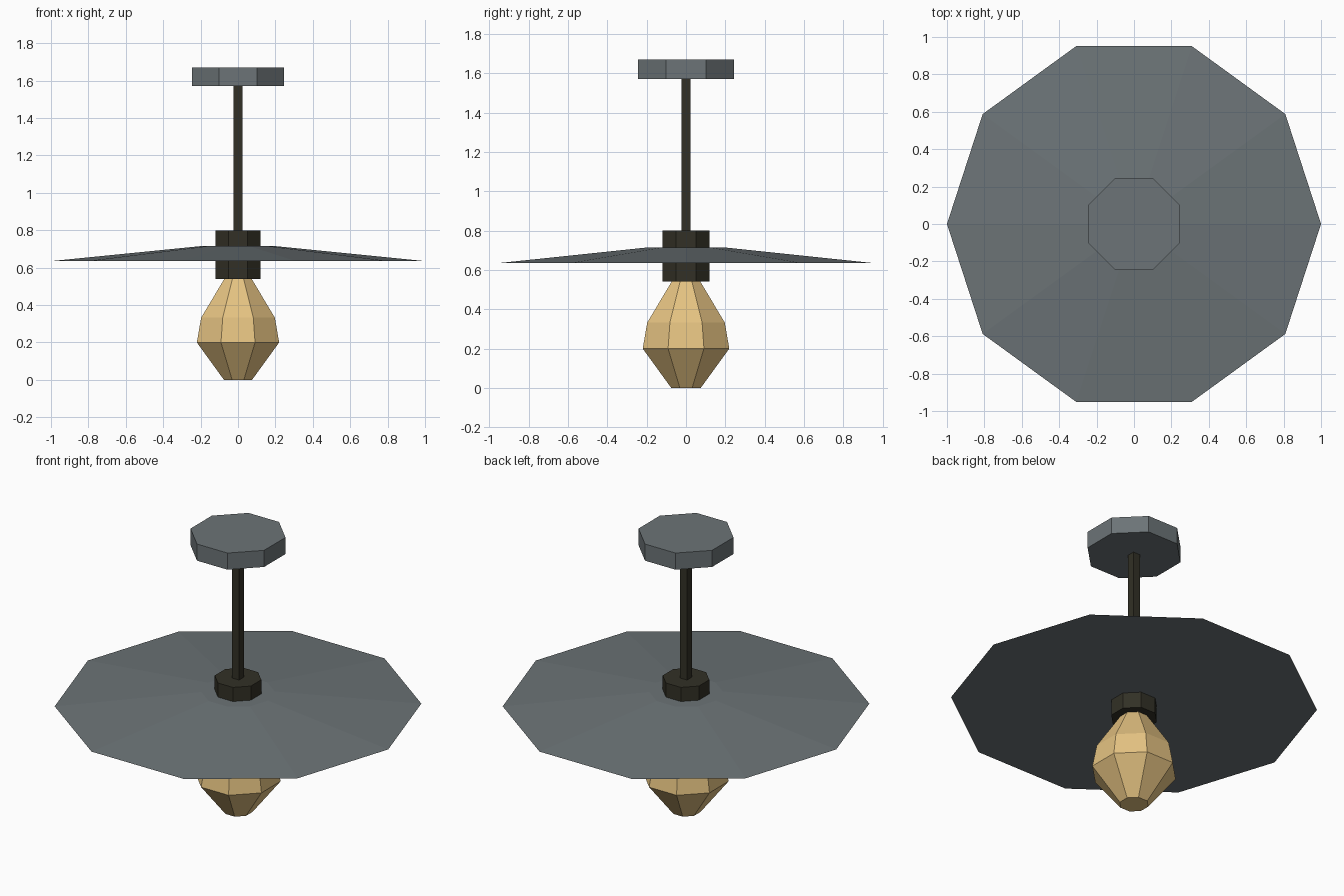
import bpy, bmesh, math

if "Cube" in bpy.data.objects:
    bpy.data.objects.remove(bpy.data.objects["Cube"])


def material(name, rgb):
    m = bpy.data.materials.new(name)
    m.diffuse_color = (*rgb, 1.0)
    m.use_nodes = True
    m.node_tree.nodes["Principled BSDF"].inputs["Base Color"].default_value = m.diffuse_color
    return m


GREY = material("slate grey", (0.150, 0.174, 0.184))
DARK = material("dark bronze", (0.032, 0.030, 0.019))
AMBER = material("warm amber", (0.775, 0.539, 0.220))


def lathe(name, sides, profile, mat, flat_to_axis=True):
    """Closed faceted solid from (radius, z) rings, listed bottom to top.
    With flat_to_axis the radius is the apothem and faces look along the axes."""
    bm = bmesh.new()
    turn = math.pi / sides if flat_to_axis else 0.0
    scale = 1 / math.cos(math.pi / sides) if flat_to_axis else 1.0
    rings = []
    for r, z in profile:
        angles = [turn + 2 * math.pi * i / sides for i in range(sides)]
        rings.append([bm.verts.new((r * scale * math.cos(a), r * scale * math.sin(a), z))
                      for a in angles])
    for lo, hi in zip(rings, rings[1:]):
        for i in range(sides):
            j = (i + 1) % sides
            bm.faces.new((lo[i], lo[j], hi[j], hi[i]))
    bm.faces.new(rings[0][::-1])
    bm.faces.new(rings[-1])
    mesh = bpy.data.meshes.new(name)
    bm.to_mesh(mesh)
    bm.free()
    mesh.materials.append(mat)
    obj = bpy.data.objects.new(name, mesh)
    bpy.context.collection.objects.link(obj)
    return obj


# Ceiling plate and square hanging rod
lathe("ceiling_plate", 8, [(0.245, 1.57), (0.245, 1.67)], GREY)
lathe("hanging_rod", 4, [(0.023, 0.79), (0.023, 1.58)], DARK)

# Wide ten-sided shade, flat underneath, with a small flat top
lathe("shade", 10, [(1.0, 0.635), (0.2, 0.715)], GREY, flat_to_axis=False)

# Bulb holder passing through the shade
lathe("socket", 8, [(0.12, 0.54), (0.12, 0.80)], DARK)

# Faceted bulb
lathe("bulb", 8, [(0.075, 0.0), (0.22, 0.20), (0.197, 0.333), (0.07, 0.545)], AMBER)
